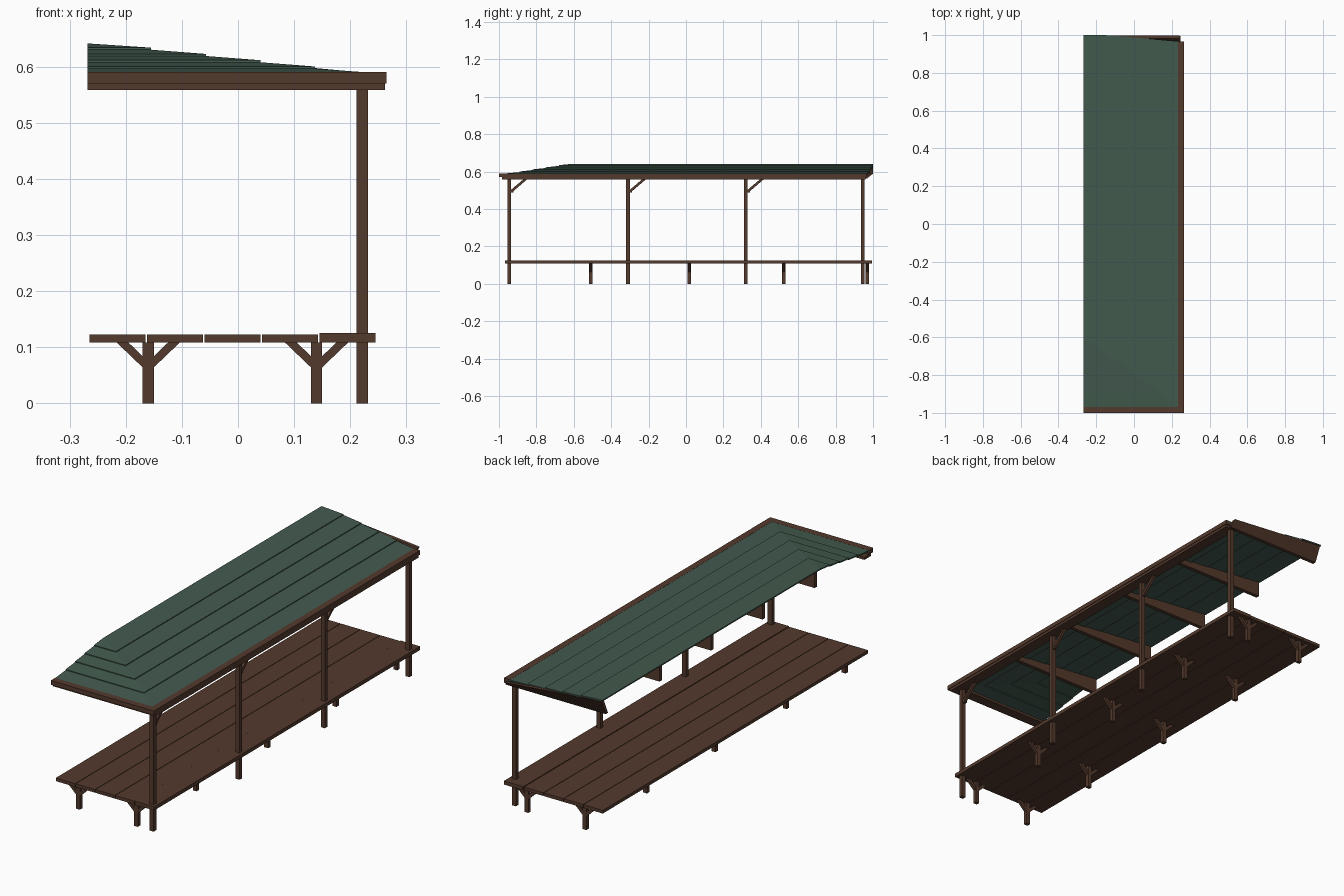
import bpy, bmesh
from mathutils import Vector

cube = bpy.data.objects.get("Cube")
if cube:
    bpy.data.objects.remove(cube, do_unlink=True)


def material(name, rgb):
    m = bpy.data.materials.new(name)
    m.use_nodes = True
    color = (*rgb, 1)
    m.diffuse_color = color
    m.node_tree.nodes["Principled BSDF"].inputs["Base Color"].default_value = color
    return m


wood = material("brown wood", (0.088, 0.042, 0.026))
sheet = material("green roofing", (0.056, 0.103, 0.077))


def slab(name, lower, upper, mat):
    """Closed solid between two matching loops of points."""
    bm = bmesh.new()
    a = [bm.verts.new(p) for p in lower]
    b = [bm.verts.new(p) for p in upper]
    n = len(a)
    bm.faces.new(a[::-1])
    bm.faces.new(b)
    for i in range(n):
        j = (i + 1) % n
        bm.faces.new((a[i], a[j], b[j], b[i]))
    bmesh.ops.recalc_face_normals(bm, faces=bm.faces)
    me = bpy.data.meshes.new(name)
    bm.to_mesh(me)
    bm.free()
    me.materials.append(mat)
    ob = bpy.data.objects.new(name, me)
    bpy.context.collection.objects.link(ob)
    return ob


def box(name, x0, x1, y0, y1, z0, z1, mat=wood):
    loop = [(x0, y0), (x1, y0), (x1, y1), (x0, y1)]
    return slab(name, [(x, y, z0) for x, y in loop], [(x, y, z1) for x, y in loop], mat)


def profile_xz(name, pts, y, width):
    h = width / 2
    return slab(name, [(x, y - h, z) for x, z in pts], [(x, y + h, z) for x, z in pts], wood)


def profile_yz(name, pts, x, width):
    h = width / 2
    return slab(name, [(x - h, y, z) for y, z in pts], [(x + h, y, z) for y, z in pts], wood)


# Deck of five long planks
for i in range(5):
    x = -0.265 + i * 0.1025
    lift = 0.002 if i == 4 else 0
    box("deck_plank", x, x + 0.1, -0.967 - lift, 0.993 + lift, 0.108, 0.123 + lift)

# Short deck legs with a pair of diagonal braces
for x in (-0.16, 0.14):
    for y in (-0.945, -0.51, 0.017, 0.522, 0.97):
        box("deck_leg", x - 0.01, x + 0.01, y - 0.009, y + 0.009, 0, 0.108)
        for s in (-1, 1):
            pts = [(0.009, 0.063), (0.056, 0.108), (0.035, 0.108), (0.009, 0.083)]
            profile_xz("deck_brace", [(x + s * dx, z) for dx, z in pts], y, 0.014)

# Tall roof posts, all but the rear one braced to the eave beam
post_rows = (-0.945, -0.31, 0.32, 0.945)
for y in post_rows:
    box("roof_post", 0.211, 0.232, y - 0.01, y + 0.01, 0, 0.565)
for y in post_rows[:3]:
    pts = [(0.008, 0.487), (0.022, 0.487), (0.022, 0.495), (0.1, 0.562),
           (0.08, 0.562), (0.008, 0.501)]
    profile_yz("post_brace", [(y + dy, z) for dy, z in pts], 0.2215, 0.014)

# Eave beams below a projecting fascia on the front and the post side
LEFT = -0.268


def eave(name, out_x, in_x, out_y, in_y, z0, z1, back):
    loop = [(LEFT, out_y), (out_x, out_y), (out_x, back), (in_x, back), (in_x, in_y), (LEFT, in_y)]
    slab(name, [(x, y, z0) for x, y in loop], [(x, y, z1) for x, y in loop], wood)


eave("eave_beam", 0.262, 0.208, -0.985, -0.935, 0.558, 0.57, 0.96)
eave("eave_fascia", 0.265, 0.234, -1.0, -0.968, 0.57, 0.59, 0.966)

# Rafters: flat below, rising with the roof above
rafter = [(0.235, 0.562), (-0.262, 0.562), (-0.262, 0.634), (0.235, 0.585)]
for y in (-0.585, -0.2, 0.18, 0.56):
    profile_xz("rafter", rafter, y, 0.018)

# Rear rafter leaning outward
lean = [(0.24, 0.562, 0.95), (-0.262, 0.562, 0.95), (-0.262, 0.634, 0.982), (0.24, 0.588, 0.982)]
slab("rear_rafter", [(x, y, z) for x, z, y in lean],
     [(x, y + 0.017, z) for x, z, y in lean], wood)

# Roof: overlapping courses that turn the front corner along a hip
xs = (0.24, 0.137, 0.04, -0.057, -0.155, LEFT)
ys = (-0.975, -0.89, -0.82, -0.75, -0.68, -0.61)
THICK = Vector((0, 0, 0.006))


def rear(x):
    return min(1.0, 0.965 + (0.265 - x) * 0.085)


for i in range(5):
    z0 = 0.589 + i * 0.0112
    z1 = z0 + 0.0075
    xo, xi, yo, yi = xs[i], xs[i + 1], ys[i], ys[i + 1]
    side = [(xo, yo, z0), (xo, rear(xo), z0), (xi, rear(xi), z1), (xi, yi, z1)]
    front = [(LEFT, yo, z0), (xo, yo, z0), (xi, yi, z1), (LEFT, yi, z1)]
    for name, loop in (("roof_side_course", side), ("roof_front_course", front)):
        if i == 4 and loop is front:
            loop = front[:3]
        top = [Vector(p) for p in loop]
        slab(name, [p - THICK for p in top], top, sheet)
